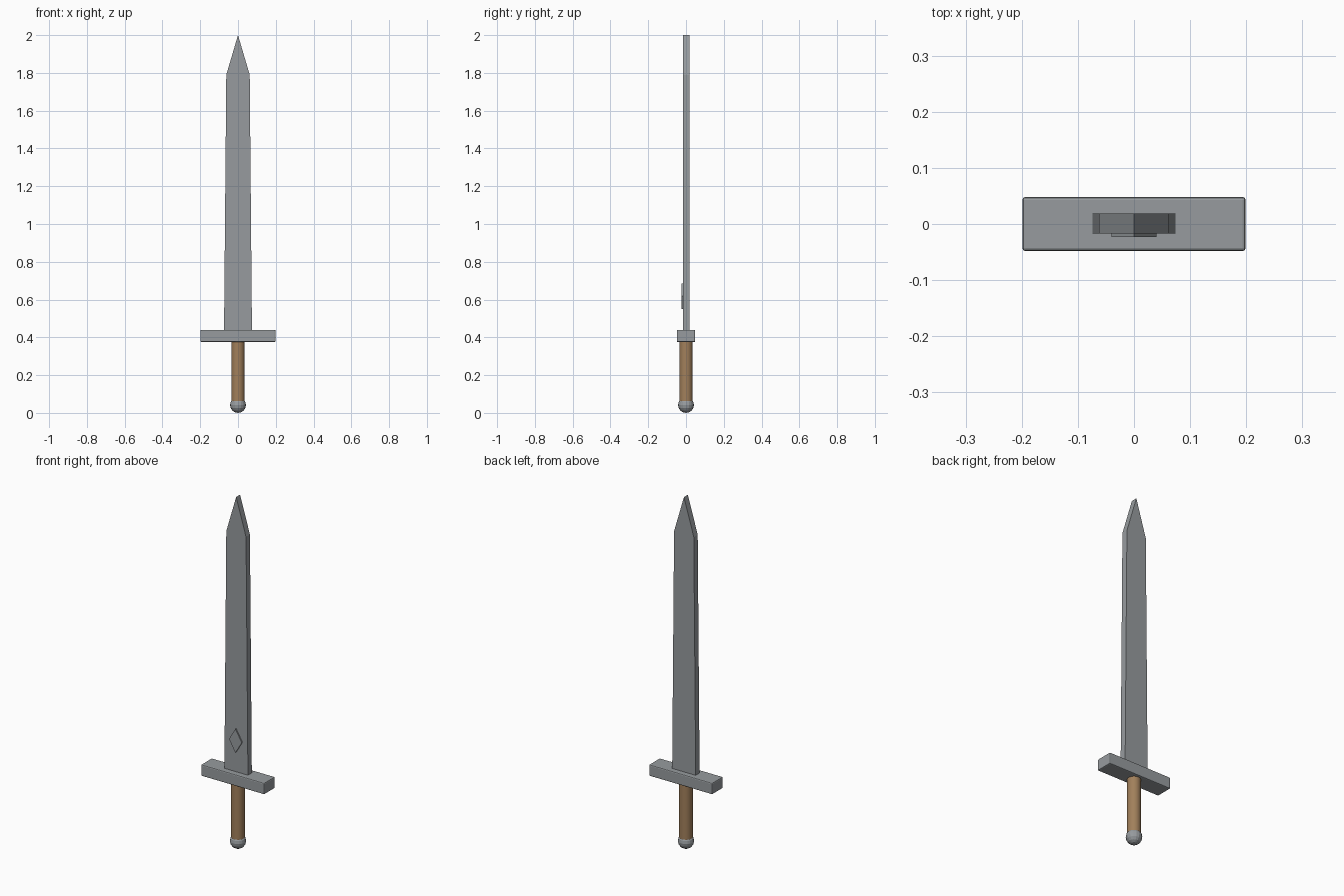
import bpy, bmesh

cube = bpy.data.objects.get("Cube")
if cube:
    bpy.data.objects.remove(cube, do_unlink=True)


def material(name, color):
    mat = bpy.data.materials.new(name)
    mat.use_nodes = True
    mat.diffuse_color = color
    mat.node_tree.nodes["Principled BSDF"].inputs["Base Color"].default_value = color
    return mat


steel = material("steel grey", (0.31, 0.33, 0.345, 1))
wood = material("brown wood", (0.36, 0.215, 0.105, 1))


def plate(name, outline, y_front, y_back, mat):
    """Extrude an x-z outline from y_front to y_back."""
    bm = bmesh.new()
    face = bm.faces.new([bm.verts.new((x, y_front, z)) for x, z in outline])
    new = bmesh.ops.extrude_face_region(bm, geom=[face])["geom"]
    verts = [v for v in new if isinstance(v, bmesh.types.BMVert)]
    bmesh.ops.translate(bm, verts=verts, vec=(0, y_back - y_front, 0))
    bmesh.ops.recalc_face_normals(bm, faces=bm.faces)
    mesh = bpy.data.meshes.new(name)
    bm.to_mesh(mesh)
    bm.free()
    obj = bpy.data.objects.new(name, mesh)
    bpy.context.collection.objects.link(obj)
    mesh.materials.append(mat)
    return obj


def finish(name, mat, bevel=0):
    """Name the active primitive, colour it and soften its edges."""
    obj = bpy.context.object
    obj.name = name
    obj.data.materials.append(mat)
    if bevel:
        mod = obj.modifiers.new("edge bevel", "BEVEL")
        mod.width = bevel
        mod.segments = 2
    return obj


# Blade, slightly tapered to a pointed tip
half_blade = [(0.074, 0.42), (0.062, 1.79)]
outline = half_blade + [(0, 2.0)] + [(-x, z) for x, z in reversed(half_blade)]
plate("blade", outline, -0.0165, 0.0185, steel)

# Raised diamond on the front of the blade
plate("blade_diamond", [(0, 0.55), (0.04, 0.618), (0, 0.686), (-0.04, 0.618)],
      -0.0235, -0.015, steel)

# Crossguard
bpy.ops.mesh.primitive_cube_add(size=1, location=(0, 0, 0.4075))
bpy.context.object.scale = (0.398, 0.097, 0.065)
bpy.ops.object.transform_apply(location=False, rotation=False, scale=True)
finish("crossguard", steel, 0.006)

# Grip
bpy.ops.mesh.primitive_cylinder_add(vertices=32, radius=0.035, depth=0.325,
                                    location=(0, 0, 0.2125))
bpy.ops.object.shade_smooth_by_angle()
finish("grip", wood)

# Pommel
bpy.ops.mesh.primitive_uv_sphere_add(segments=16, ring_count=8, radius=0.042,
                                     location=(0, 0, 0.042))
finish("pommel", steel)
